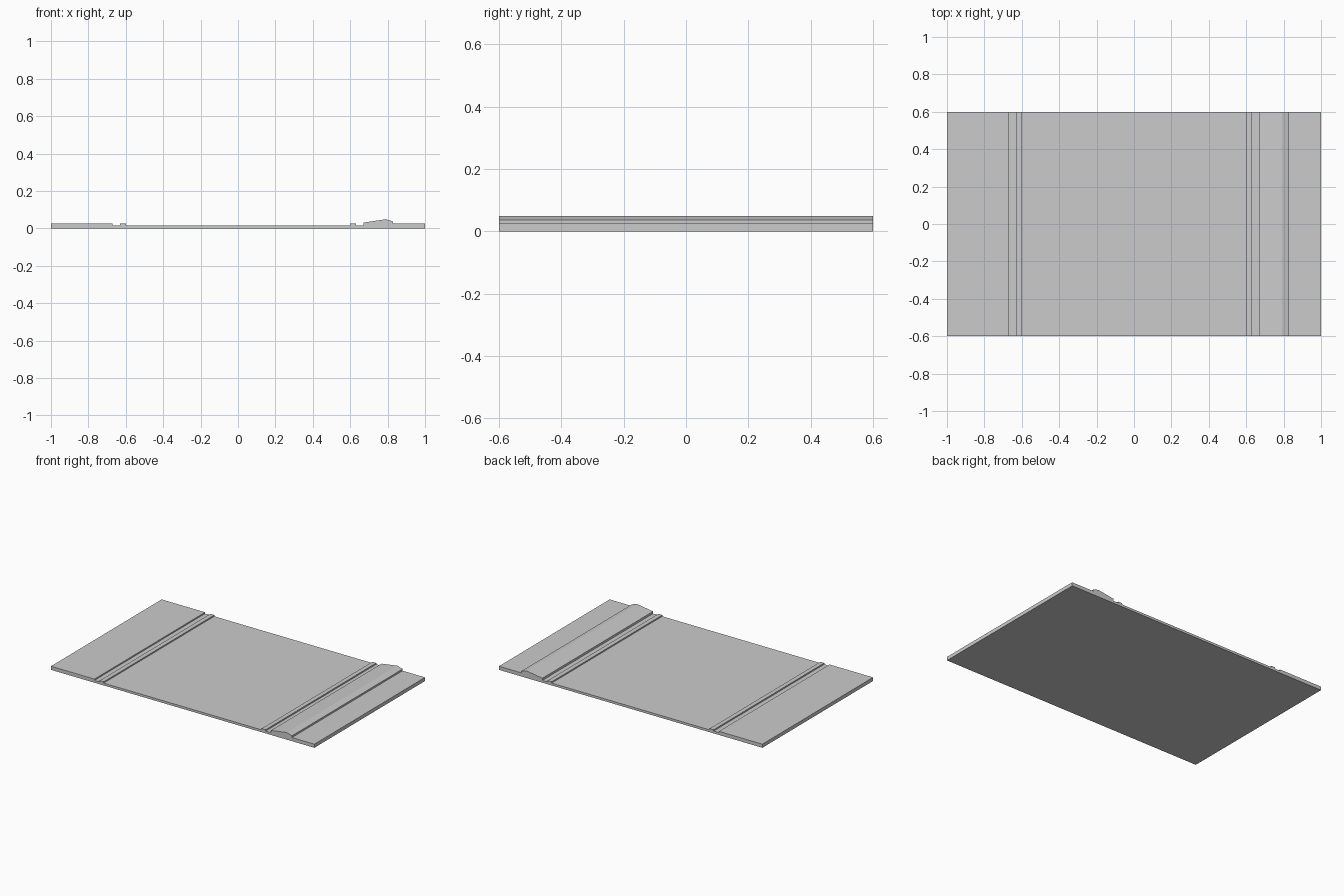
import bpy
import bmesh

cube = bpy.data.objects.get("Cube")
if cube:
    bpy.data.objects.remove(cube, do_unlink=True)

HALF_DEPTH = 0.6
BED = 0.016       # road and gutter height
PAVING = 0.025    # kerb and pavement height

grey = bpy.data.materials.new("light_grey")
grey.use_nodes = True
colour = (0.6, 0.6, 0.6, 1)
grey.diffuse_color = colour
grey.node_tree.nodes["Principled BSDF"].inputs["Base Color"].default_value = colour


def extrude_profile(name, points):
    """Extrude an x-z outline along the full depth."""
    bm = bmesh.new()
    face = bm.faces.new([bm.verts.new((x, -HALF_DEPTH, z)) for x, z in points])
    result = bmesh.ops.extrude_face_region(bm, geom=[face])
    moved = [v for v in result["geom"] if isinstance(v, bmesh.types.BMVert)]
    bmesh.ops.translate(bm, verts=moved, vec=(0, 2 * HALF_DEPTH, 0))
    bmesh.ops.recalc_face_normals(bm, faces=bm.faces)
    mesh = bpy.data.meshes.new(name)
    bm.to_mesh(mesh)
    bm.free()
    mesh.materials.append(grey)
    obj = bpy.data.objects.new(name, mesh)
    bpy.context.collection.objects.link(obj)
    return obj


def strip(name, x0, x1, top):
    return extrude_profile(name, [(x0, 0), (x1, 0), (x1, top), (x0, top)])


# Flat roadway
strip("roadway", -0.6, 0.6, BED)

# Kerb and gutter on both sides
for side, sign in (("left", 1), ("right", -1)):
    strip(side + "_kerb", *sorted((sign * 0.6, sign * 0.63)), PAVING)
    strip(side + "_gutter", *sorted((sign * 0.63, sign * 0.67)), BED)

# Pavements, with a sloped bank beside the left one
strip("right_pavement", -1, -0.67, PAVING)
strip("left_pavement", 0.83, 1, PAVING)
extrude_profile("sloped_bank", [(0.67, 0), (0.83, 0), (0.83, 0.037),
                                (0.79, 0.049), (0.67, 0.031)])
